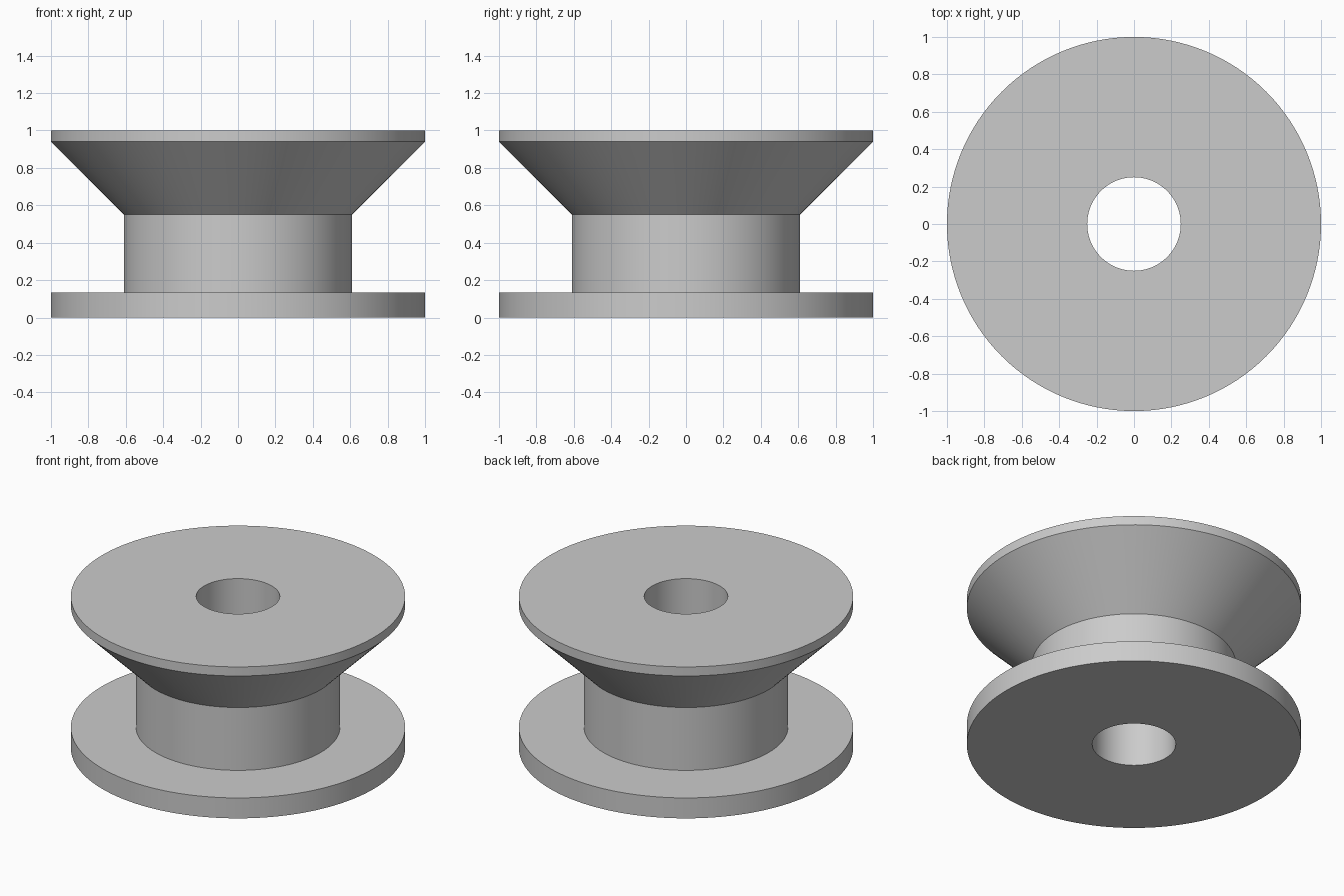
import bpy
import bmesh
from math import cos, sin, tau, radians

SEGMENTS = 128

default_cube = bpy.data.objects.get("Cube")
if default_cube:
    bpy.data.objects.remove(default_cube, do_unlink=True)


def make_material(name, colour):
    mat = bpy.data.materials.new(name)
    mat.use_nodes = True
    mat.diffuse_color = colour
    mat.node_tree.nodes["Principled BSDF"].inputs["Base Color"].default_value = colour
    return mat


def lathe(name, profile, mat):
    """Revolve a closed (radius, height) profile around the z axis."""
    bm = bmesh.new()
    rings = []
    for i in range(SEGMENTS):
        a = tau * i / SEGMENTS
        rings.append([bm.verts.new((r * cos(a), r * sin(a), z)) for r, z in profile])
    for i, ring in enumerate(rings):
        following = rings[(i + 1) % SEGMENTS]
        for j in range(len(profile)):
            k = (j + 1) % len(profile)
            bm.faces.new((ring[j], following[j], following[k], ring[k]))
    bmesh.ops.recalc_face_normals(bm, faces=bm.faces)
    mesh = bpy.data.meshes.new(name)
    bm.to_mesh(mesh)
    bm.free()
    mesh.materials.append(mat)
    obj = bpy.data.objects.new(name, mesh)
    bpy.context.collection.objects.link(obj)
    # Smooth round walls, crisp rims
    bpy.ops.object.select_all(action="DESELECT")
    obj.select_set(True)
    bpy.context.view_layer.objects.active = obj
    bpy.ops.object.shade_smooth_by_angle(angle=radians(30))
    return obj


grey = make_material("light grey", (0.6, 0.6, 0.6, 1.0))

BORE, HUB, RIM = 0.25, 0.61, 1.0

# Flanged spool: flat base flange, straight hub, flared top and a through bore
lathe("flanged_spool", [
    (BORE, 0.0), (RIM, 0.0), (RIM, 0.135),    # base flange
    (HUB, 0.135), (HUB, 0.55),                # hub
    (RIM, 0.94), (RIM, 1.0), (BORE, 1.0),     # flared top and bore
], grey)
